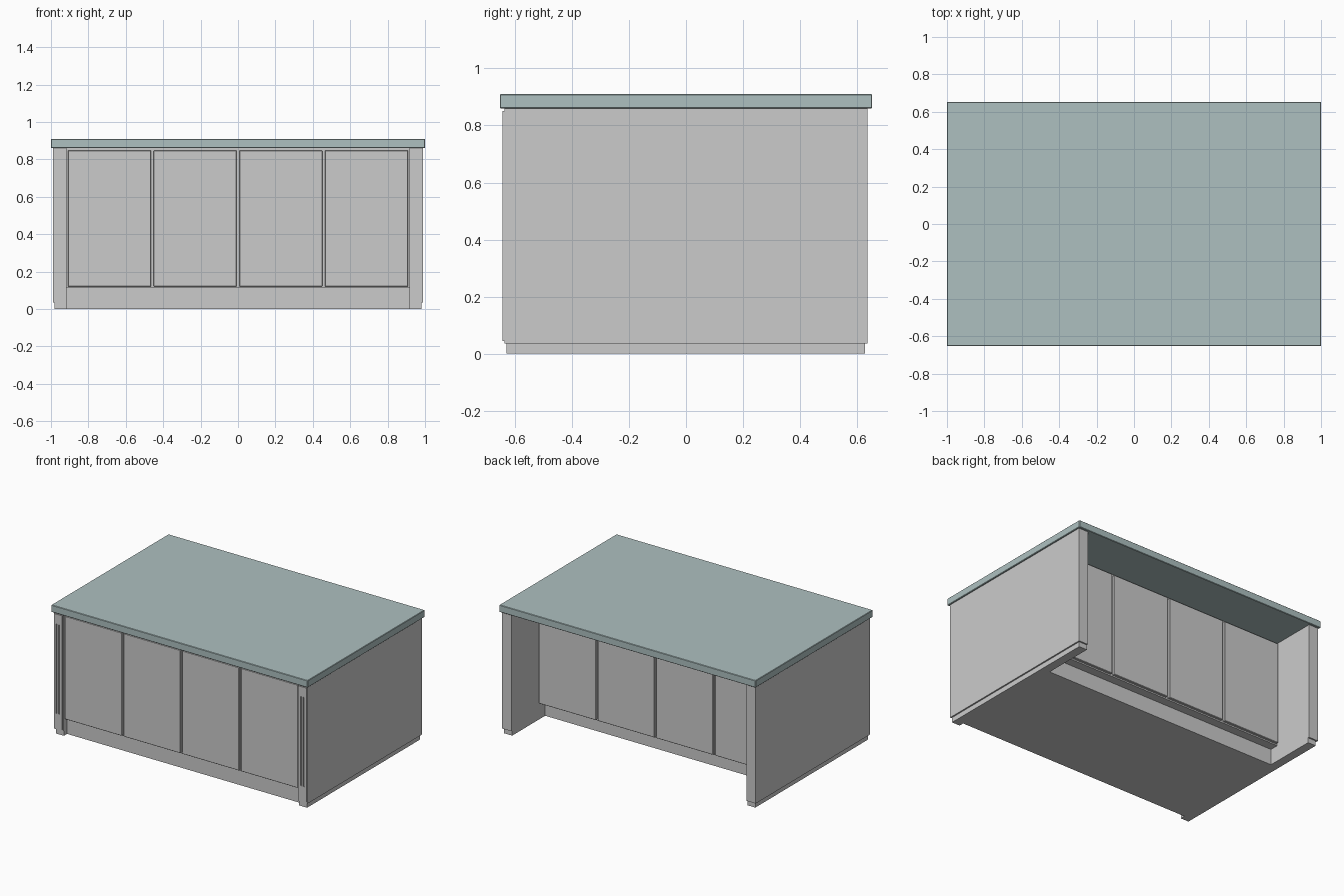
import bpy, bmesh
from mathutils import Matrix, Vector

if "Cube" in bpy.data.objects:
    bpy.data.objects.remove(bpy.data.objects["Cube"])


def boxes(name, items, bevel=0.0):
    """One object from boxes given as (x0, x1, y0, y1, z0, z1)."""
    bm = bmesh.new()
    for x0, x1, y0, y1, z0, z1 in items:
        m = Matrix.Translation(Vector(((x0 + x1) / 2, (y0 + y1) / 2, (z0 + z1) / 2)))
        m = m @ Matrix.Diagonal((x1 - x0, y1 - y0, z1 - z0, 1))
        bmesh.ops.create_cube(bm, size=1, matrix=m)
    mesh = bpy.data.meshes.new(name)
    bm.to_mesh(mesh)
    bm.free()
    ob = bpy.data.objects.new(name, mesh)
    bpy.context.collection.objects.link(ob)
    if bevel:
        b = ob.modifiers.new("bevel", 'BEVEL')
        b.width = bevel
        b.segments = 1
    return ob


def mirror_x(ob):
    ob.modifiers.new("mirror", 'MIRROR')


# countertop with slightly eased edges
stone = bpy.data.materials.new("stone")
stone.diffuse_color = (0.42, 0.53, 0.53, 1)
stone.use_nodes = True
stone.node_tree.nodes["Principled BSDF"].inputs["Base Color"].default_value = stone.diffuse_color
top = boxes("countertop", [(-1, 1, -0.653, 0.653, 0.86, 0.91)], 0.003)
top.data.materials.append(stone)

# cabinet body and recessed plinth
boxes("cabinet_body", [(-0.92, 0.92, -0.612, 0.322, 0.112, 0.86)])
boxes("plinth", [(-0.92, 0.92, -0.595, 0.26, 0, 0.112)])

# end panels and their feet
mirror_x(boxes("end_panel", [(0.917, 0.99, -0.637, 0.637, 0.035, 0.86)]))
mirror_x(boxes("end_foot", [(0.917, 0.98, -0.63, 0.627, 0, 0.035)]))

# fluted front trim on each end panel: rails plus stiles leaving two grooves
y0, y1 = -0.644, -0.636
trim = [(0.921, 0.986, y0, y1, 0.045, 0.15), (0.921, 0.986, y0, y1, 0.78, 0.85)]
for a, b in ((0.921, 0.940), (0.948, 0.960), (0.968, 0.986)):
    trim.append((a, b, y0, y1, 0.15, 0.78))
mirror_x(boxes("fluted_trim", trim))

# four doors on the front and four on the back
pitch, width = 0.458, 0.444
for side, ya, yb in (("front", -0.632, -0.611), ("back", 0.321, 0.342)):
    for i in range(4):
        cx = (i - 1.5) * pitch
        boxes(f"{side}_door_{i + 1}",
              [(cx - width / 2, cx + width / 2, ya, yb, 0.12, 0.848)], 0.003)
